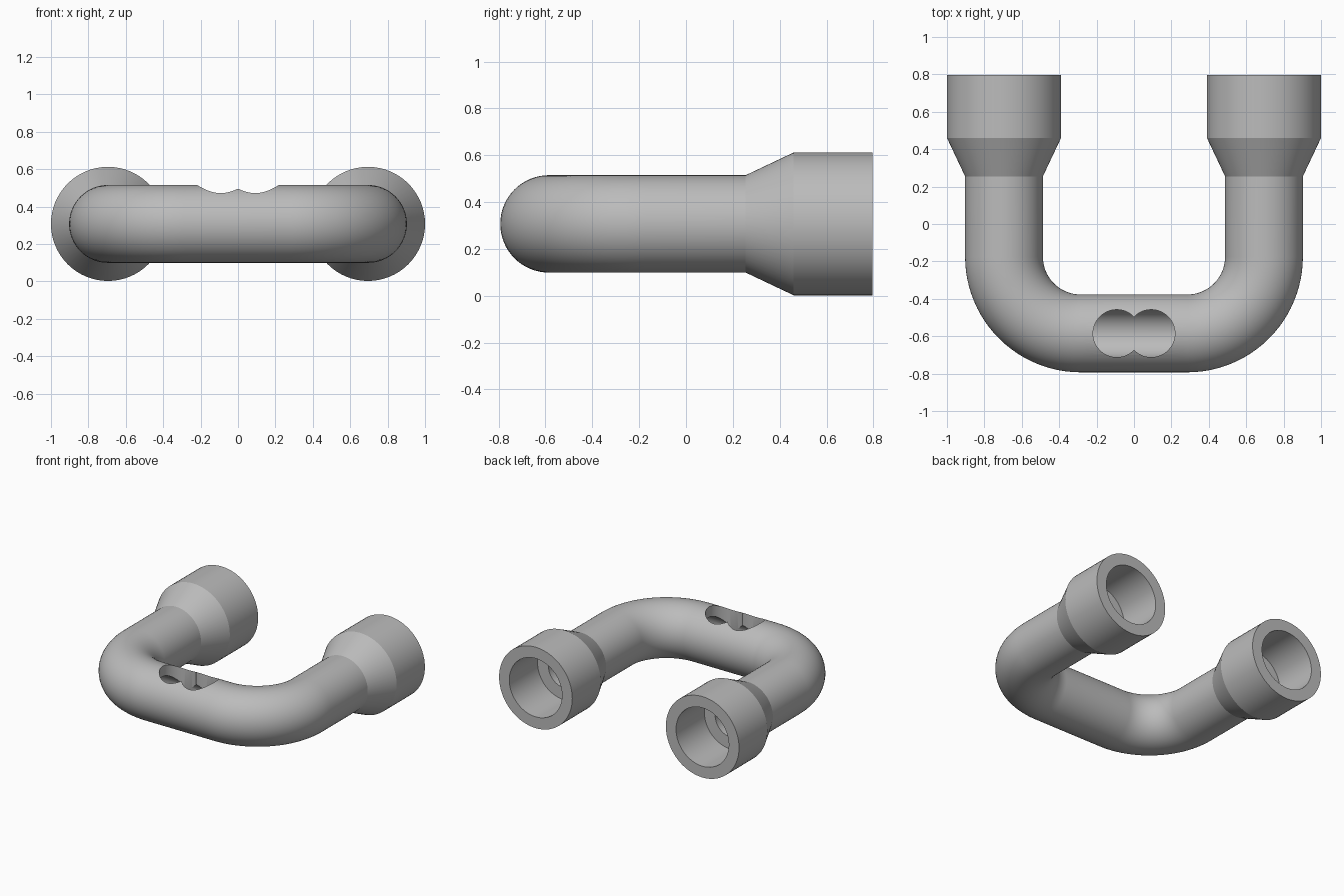
import bpy, bmesh, math
from mathutils import Vector

cube = bpy.data.objects.get("Cube")
if cube:
    bpy.data.objects.remove(cube, do_unlink=True)

SIDES = 64
AXIS_Z = 0.307
LEG_X, BAR_Y, BEND = 0.695, -0.585, 0.41
MOUTH, SHOULDER, NECK = 0.797, 0.46, 0.255
PIPE_R, BORE_R, SOCKET_R, SOCKET_BORE = 0.208, 0.13, 0.305, 0.22

grey = bpy.data.materials.new("plain grey")
grey.use_nodes = True
colour = (0.5, 0.5, 0.5, 1)
grey.diffuse_color = colour
grey.node_tree.nodes["Principled BSDF"].inputs["Base Color"].default_value = colour


def bend_stations(radius):
    """Stations (x, y, heading, radius) round both corners, right to left."""
    cx, cy = LEG_X - BEND, BAR_Y + BEND
    result = []
    for side in (-1, 1):
        for i in range(25):
            a = math.pi / 2 * i / 24
            heading = a if side < 0 else math.pi / 2 + a
            x = side * cx - BEND * math.cos(heading)
            y = cy - BEND * math.sin(heading)
            result.append((x, y, heading, radius))
    return result


def legs(stations, middle):
    """Put matching straight ends, listed from mouth inwards, round the bends."""
    first = [(-LEG_X, y, 0, r) for y, r in stations]
    last = [(LEG_X, y, math.pi, r) for y, r in reversed(stations)]
    return first + middle + last


# Outer skin, then the inner bore in reverse, closed into one loop
outer = legs([(MOUTH, SOCKET_R), (SHOULDER, SOCKET_R), (NECK, PIPE_R)], bend_stations(PIPE_R))
inner = legs([(MOUTH, SOCKET_BORE), (SHOULDER, SOCKET_BORE), (SHOULDER, BORE_R)], bend_stations(BORE_R))

bm = bmesh.new()


def skin(stations):
    rings = []
    for x, y, h, r in stations:
        across = Vector((math.cos(h), math.sin(h), 0))
        ring = []
        for k in range(SIDES):
            t = math.tau * k / SIDES
            ring.append(bm.verts.new(Vector((x, y, AXIS_Z)) + across * (r * math.cos(t))
                                     + Vector((0, 0, r * math.sin(t)))))
        rings.append(ring)
    return rings


rings = skin(outer) + skin(inner)[::-1]
for i, a in enumerate(rings):
    b = rings[(i + 1) % len(rings)]
    for k in range(SIDES):
        n = (k + 1) % SIDES
        bm.faces.new((a[k], a[n], b[n], b[k]))
bmesh.ops.recalc_face_normals(bm, faces=bm.faces)
mesh = bpy.data.meshes.new("u_pipe")
bm.to_mesh(mesh)
bm.free()
mesh.materials.append(grey)
pipe = bpy.data.objects.new("u_pipe", mesh)
bpy.context.collection.objects.link(pipe)

# Twin overlapping holes through the top wall of the bar
for side, label in ((-1, "right"), (1, "left")):
    bpy.ops.mesh.primitive_cylinder_add(vertices=64, radius=0.127, depth=0.5,
                                        location=(side * 0.092, BAR_Y, AXIS_Z + 0.25))
    cutter = bpy.context.object
    cutter.name = label + "_hole_cutter"
    cutter.data.materials.append(grey)
    cutter.hide_render = True
    cutter.hide_set(True)
    cut = pipe.modifiers.new(label + "_hole", "BOOLEAN")
    cut.operation = "DIFFERENCE"
    cut.solver = "EXACT"
    cut.object = cutter

# Apply the cuts, drop the helpers, keep the rims crisp
bpy.ops.object.select_all(action="DESELECT")
bpy.context.view_layer.objects.active = pipe
pipe.select_set(True)
for modifier in list(pipe.modifiers):
    helper = modifier.object
    bpy.ops.object.modifier_apply(modifier=modifier.name)
    bpy.data.objects.remove(helper, do_unlink=True)
bpy.ops.object.shade_smooth_by_angle(angle=math.radians(20))
